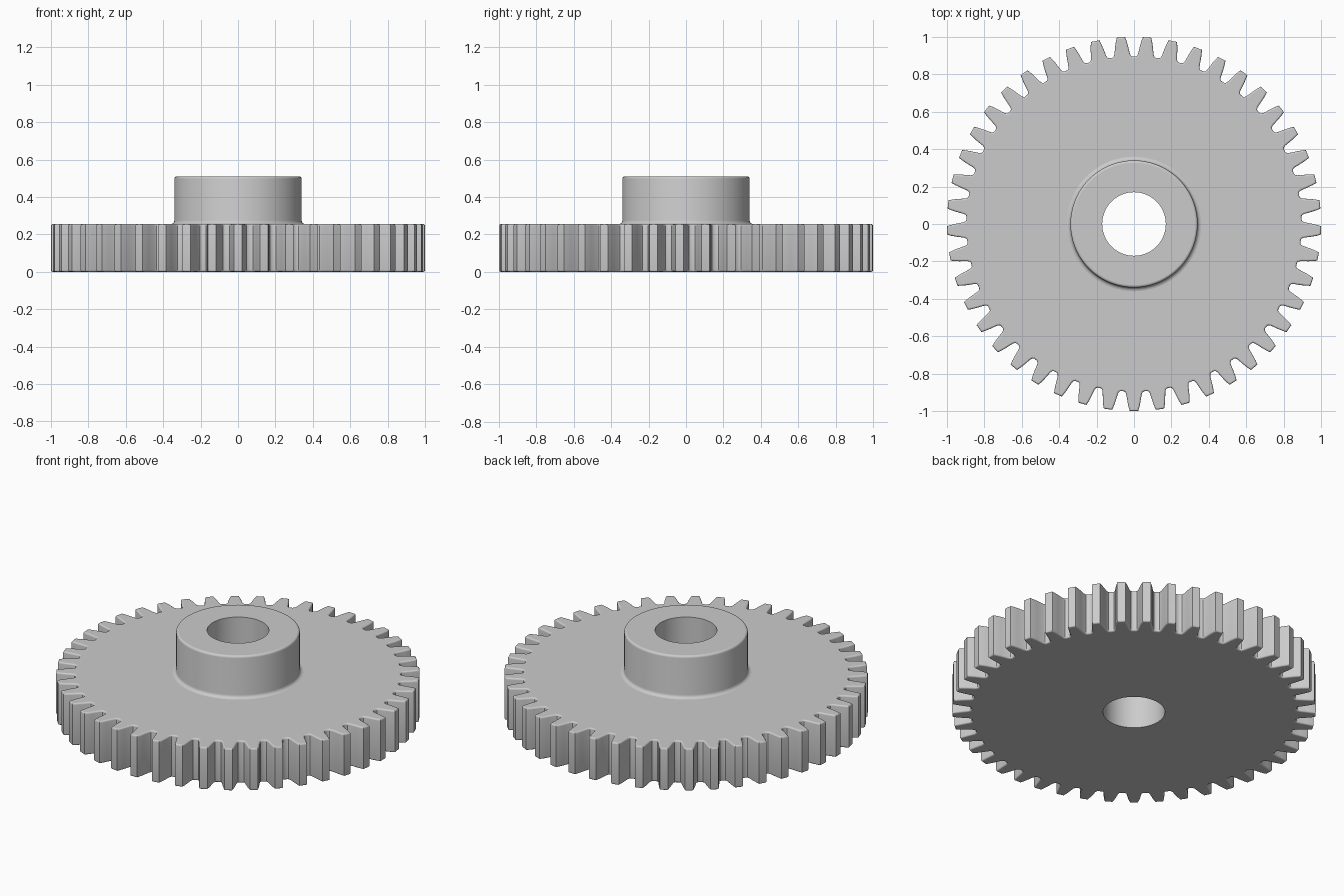
import bpy, bmesh
from math import sin, cos, pi, radians
from mathutils import Vector

TEETH = 45
SEGS = 72
WHEEL_H, HUB_H = 0.255, 0.51
HUB_R, BORE_R = 0.34, 0.17
BASE_FILLET, HUB_ROUND, RIM_ROUND = 0.02, 0.013, 0.009
ARC = 4

cube = bpy.data.objects.get("Cube")
if cube:
    bpy.data.objects.remove(cube, do_unlink=True)

steel = bpy.data.materials.new("steel_grey")
steel.use_nodes = True
GREY = (0.6, 0.6, 0.6, 1.0)
steel.diffuse_color = GREY
steel.node_tree.nodes["Principled BSDF"].inputs["Base Color"].default_value = GREY


def circle(r, z):
    return [(r * cos(2 * pi * i / SEGS), r * sin(2 * pi * i / SEGS), z) for i in range(SEGS)]


def tooth_outline():
    # Half tooth from root fillet to tip: radius, half width
    half = [(0.896, 0.0535), (0.9, 0.0465), (0.911, 0.0415),
            (0.955, 0.034), (0.98, 0.0285), (1.0, 0.0225)]
    tooth = [(r, -w / r) for r, w in half] + [(r, w / r) for r, w in reversed(half)]
    pts = []
    for k in range(TEETH):
        mid = 2 * pi * k / TEETH - pi / 2
        pts += [Vector((r * cos(mid + a), r * sin(mid + a))) for r, a in tooth]
    return pts


def inset(pts, d):
    # Mitred inward offset of a counter-clockwise outline
    out = []
    for i, p in enumerate(pts):
        e1 = (p - pts[i - 1]).normalized()
        e2 = (pts[(i + 1) % len(pts)] - p).normalized()
        n1, n2 = Vector((e1.y, -e1.x)), Vector((e2.y, -e2.x))
        out.append(p - (n1 + n2) * (d / (1 + n1.dot(n2))))
    return out


def skin(bm, rings):
    # Join successive closed rings with quads
    loops = [[bm.verts.new(c) for c in ring] for ring in rings]
    for a, b in zip(loops, loops[1:]):
        for i in range(len(a)):
            j = (i + 1) % len(a)
            bm.faces.new((a[i], a[j], b[j], b[i]))
    return loops


def ring_edges(bm, loop):
    edges = []
    for i, v in enumerate(loop):
        w = loop[(i + 1) % len(loop)]
        edges.append(bm.edges.get((v, w)) or bm.edges.new((v, w)))
    return edges


def cap(bm, outer, inner_r, z, up):
    # Flat face between an outline and a round hole
    hole = [bm.verts.new(c) for c in circle(inner_r, z)]
    edges = ring_edges(bm, outer) + ring_edges(bm, hole)
    made = bmesh.ops.triangle_fill(bm, use_beauty=True, edges=edges, normal=(0, 0, up))
    for f in made["geom"]:
        if isinstance(f, bmesh.types.BMFace):
            f.normal_update()
            if f.normal.z * up < 0:
                f.normal_flip()


def finish(bm, name):
    mesh = bpy.data.meshes.new(name)
    bm.to_mesh(mesh)
    bm.free()
    mesh.materials.append(steel)
    obj = bpy.data.objects.new(name, mesh)
    bpy.context.collection.objects.link(obj)
    mesh.shade_smooth()
    mesh.set_sharp_from_angle(angle=radians(32))
    for p in mesh.polygons:
        if abs(p.normal.z) > 0.999:
            p.use_smooth = False
    return obj


arc = [pi / 2 * i / ARC for i in range(ARC + 1)]

# Toothed wheel with softly rounded rims
outline = tooth_outline()
rim = [(RIM_ROUND * (1 - cos(a)), RIM_ROUND * (1 - sin(a))) for a in arc]
layers = [(z, d) for z, d in rim] + [(WHEEL_H - z, d) for z, d in reversed(rim)]
bm = bmesh.new()
loops = skin(bm, [[(p.x, p.y, z) for p in inset(outline, d)] for z, d in layers])
cap(bm, loops[0], BORE_R, 0, -1)
cap(bm, loops[-1], HUB_R + BASE_FILLET, WHEEL_H, 1)
finish(bm, "toothed_wheel")

# Hub with base fillet, rounded top edge and through bore
profile = [(HUB_R + BASE_FILLET * (1 - sin(a)), WHEEL_H + BASE_FILLET * (1 - cos(a))) for a in arc]
profile += [(HUB_R - HUB_ROUND * (1 - cos(a)), HUB_H - HUB_ROUND * (1 - sin(a))) for a in arc]
profile += [(BORE_R, HUB_H), (BORE_R, 0)]
bm = bmesh.new()
skin(bm, [circle(r, z) for r, z in profile])
finish(bm, "hub_and_bore")
